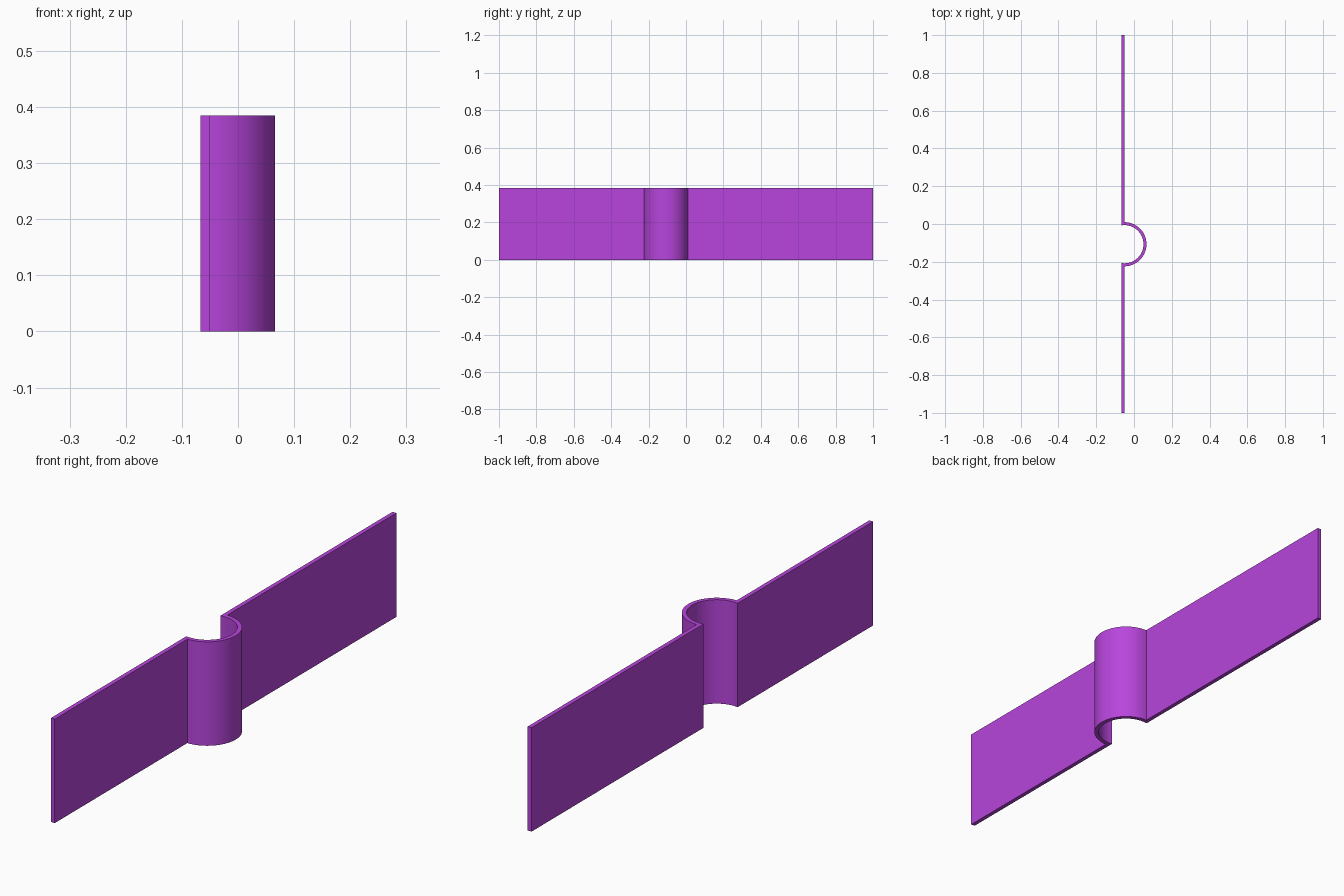
import bpy, bmesh, math

if "Cube" in bpy.data.objects:
    bpy.data.objects.remove(bpy.data.objects["Cube"])

HEIGHT = 0.385
X_BACK, X_FRONT = -0.067, -0.051      # faces of the flat strip
CY, R_OUT, R_IN = -0.107, 0.117, 0.101  # bulge centre and radii
SEG = 48


def arc(radius, limit):
    """Arc bulging toward +x, from -limit to +limit."""
    return [(X_FRONT + radius * math.cos(a), CY + radius * math.sin(a))
            for a in (limit * (2 * i / SEG - 1) for i in range(SEG + 1))]


# Strip outline: front side with outer arc, back side with inner arc
outer = arc(R_OUT, math.pi / 2)
inner = arc(R_IN, math.pi / 2 + math.asin((X_FRONT - X_BACK) / R_IN))
front_side = [(X_FRONT, -1)] + outer + [(X_FRONT, 1)]
back_side = [(X_BACK, -1)] + inner + [(X_BACK, 1)]

# Join both sides with quads, then extrude to full height
bm = bmesh.new()
front = [bm.verts.new((x, y, 0)) for x, y in front_side]
back = [bm.verts.new((x, y, 0)) for x, y in back_side]
for i in range(len(front) - 1):
    bm.faces.new((front[i], front[i + 1], back[i + 1], back[i]))
top = bmesh.ops.extrude_face_region(bm, geom=bm.faces[:], use_keep_orig=True)
bmesh.ops.translate(bm, vec=(0, 0, HEIGHT),
                    verts=[g for g in top["geom"] if isinstance(g, bmesh.types.BMVert)])
bmesh.ops.recalc_face_normals(bm, faces=bm.faces[:])
mesh = bpy.data.meshes.new("clip_strip")
bm.to_mesh(mesh)
bm.free()

strip = bpy.data.objects.new("clip_strip", mesh)
bpy.context.collection.objects.link(strip)

# Purple finish
mat = bpy.data.materials.new("purple")
mat.diffuse_color = (0.48, 0.06, 0.72, 1)
mat.use_nodes = True
mat.node_tree.nodes["Principled BSDF"].inputs["Base Color"].default_value = mat.diffuse_color
mesh.materials.append(mat)

# Smooth the bulge, keep the corners sharp
bpy.context.view_layer.objects.active = strip
strip.select_set(True)
bpy.ops.object.shade_smooth_by_angle(angle=math.radians(30))
